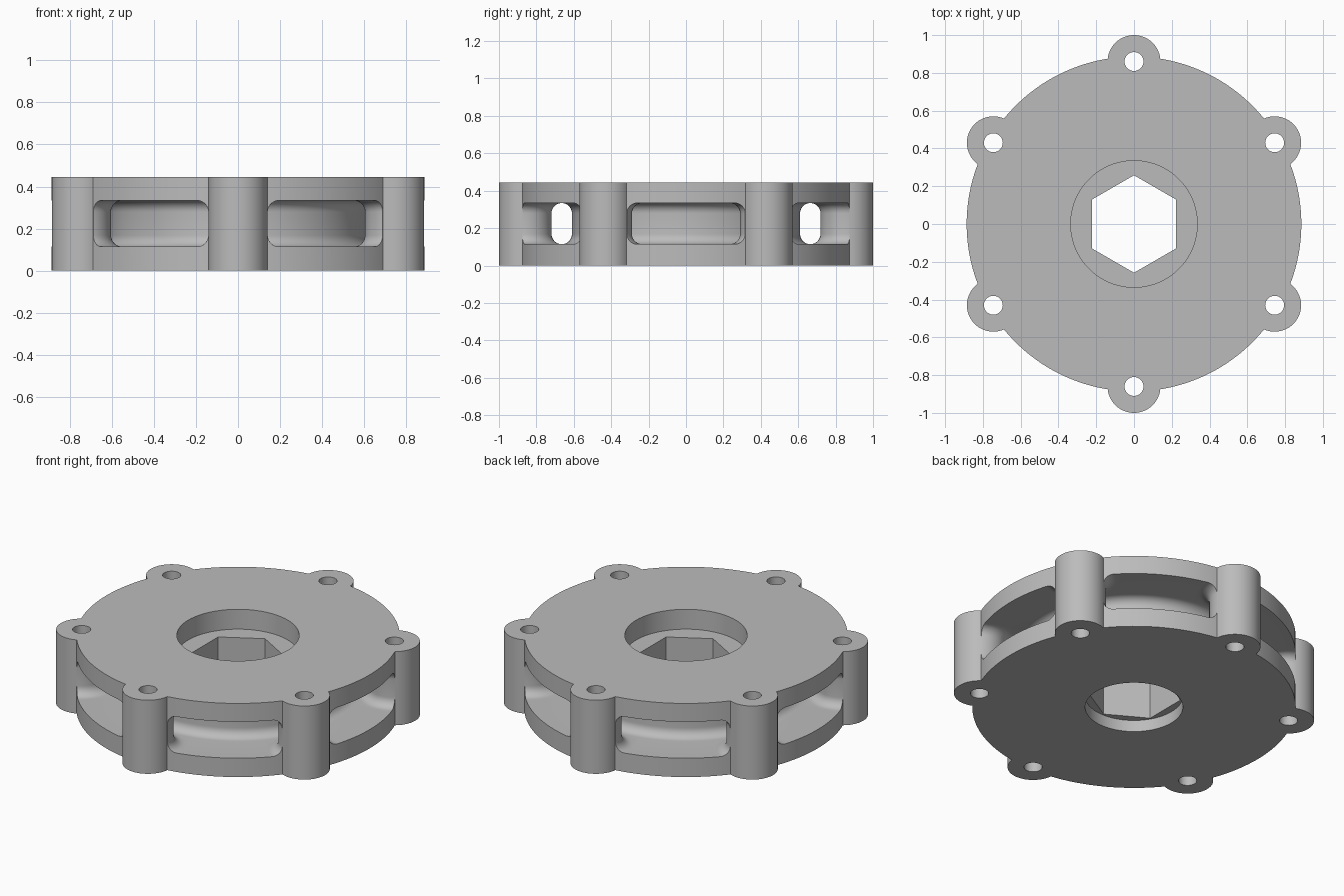
import bpy, bmesh, math
from math import cos, sin, pi

if "Cube" in bpy.data.objects:
    bpy.data.objects.remove(bpy.data.objects["Cube"])

H = 0.445                       # total height
R, C, B = 0.886, 0.86, 0.14     # disc radius, boss pitch radius, boss radius
Z0, Z1, F = 0.114, 0.334, 0.055 # groove floor, groove roof, fillet radius
CORE = 0.61
BOSS_ANGLES = [pi / 6 + k * pi / 3 for k in range(6)]


def finish(name, bm):
    bmesh.ops.recalc_face_normals(bm, faces=bm.faces)
    me = bpy.data.meshes.new(name)
    bm.to_mesh(me)
    bm.free()
    ob = bpy.data.objects.new(name, me)
    bpy.context.collection.objects.link(ob)
    return ob


def prism(name, pts, z0, z1):
    bm = bmesh.new()
    lo = [bm.verts.new((x, y, z0)) for x, y in pts]
    hi = [bm.verts.new((x, y, z1)) for x, y in pts]
    bm.faces.new(lo)
    bm.faces.new(hi)
    n = len(pts)
    for i in range(n):
        j = (i + 1) % n
        bm.faces.new((lo[i], lo[j], hi[j], hi[i]))
    return finish(name, bm)


def circle(r, n, x=0, y=0, start=0):
    return [(x + r * cos(start + 2 * pi * i / n), y + r * sin(start + 2 * pi * i / n))
            for i in range(n)]


def lathe(name, profile, n, x=0, y=0, ring=False):
    """Spin (radius, z) points; a ring closes on itself, otherwise the ends are capped."""
    bm = bmesh.new()
    rows = [[bm.verts.new((px, py, z)) for px, py in circle(r, n, x, y)] for r, z in profile]
    pairs = list(zip(rows, rows[1:]))
    if ring:
        pairs.append((rows[-1], rows[0]))
    else:
        bm.faces.new(rows[0])
        bm.faces.new(rows[-1])
    for a, b in pairs:
        for i in range(n):
            j = (i + 1) % n
            bm.faces.new((a[i], a[j], b[j], b[i]))
    return finish(name, bm)


def cut(target, tool):
    m = target.modifiers.new("cut", 'BOOLEAN')
    m.operation, m.solver, m.object = 'DIFFERENCE', 'EXACT', tool
    bpy.context.view_layer.objects.active = target
    bpy.ops.object.modifier_apply(modifier=m.name)
    bpy.data.objects.remove(tool)


def waist(r):
    """Column profile of radius r flaring with fillets into the groove floor and roof."""
    arc = [i * pi / 16 for i in range(9)]
    low = [(r + F - F * sin(a), Z0 + F - F * cos(a)) for a in arc]
    return low + [(p, Z0 + Z1 - z) for p, z in reversed(low)]


# Hub body: disc outline with six round bosses
phi = math.acos((R * R - C * C - B * B) / (2 * C * B))
half = math.atan2(B * sin(phi), C + B * cos(phi))
outline = []
for a in BOSS_ANGLES:
    for i in range(33):
        t = a - phi + 2 * phi * i / 32
        outline.append((C * cos(a) + B * cos(t), C * sin(a) + B * sin(t)))
    for i in range(1, 24):
        t = a + half + (pi / 3 - 2 * half) * i / 24
        outline.append((R * cos(t), R * sin(t)))
body = prism("hub_body", outline, 0, H)

# Groove round the rim, leaving a filleted core and six filleted posts
groove = lathe("groove_cutter", waist(CORE) + [(1.2, Z1), (1.2, Z0)], 144, ring=True)
for a in BOSS_ANGLES:
    w = waist(B + 0.001)
    w = [(w[0][0], Z0 - 0.03)] + w + [(w[-1][0], Z1 + 0.03)]
    cut(groove, lathe("post_cutter", w, 64, C * cos(a), C * sin(a)))
cut(body, groove)

# Centre: hexagonal bore, wide top recess, shallow bottom recess
cut(body, prism("hex_cutter", circle(0.258, 6, start=pi / 2), -0.1, H + 0.1))
cut(body, prism("top_recess_cutter", circle(0.335, 96), H - 0.12, H + 0.1))
cut(body, prism("bottom_recess_cutter", circle(0.268, 96), -0.1, 0.07))

# Bolt holes through the bosses
for a in BOSS_ANGLES:
    cut(body, prism("bolt_cutter", circle(0.05, 32, C * cos(a), C * sin(a)), -0.1, H + 0.1))

# Plain grey finish
grey = bpy.data.materials.new("grey")
grey.diffuse_color = (0.5, 0.5, 0.5, 1)
grey.use_nodes = True
grey.node_tree.nodes["Principled BSDF"].inputs["Base Color"].default_value = grey.diffuse_color
body.data.materials.clear()
body.data.materials.append(grey)
for p in body.data.polygons:
    p.material_index = 0
bpy.ops.object.select_all(action='DESELECT')
body.select_set(True)
bpy.context.view_layer.objects.active = body
bpy.ops.object.shade_smooth_by_angle(angle=math.radians(30))
